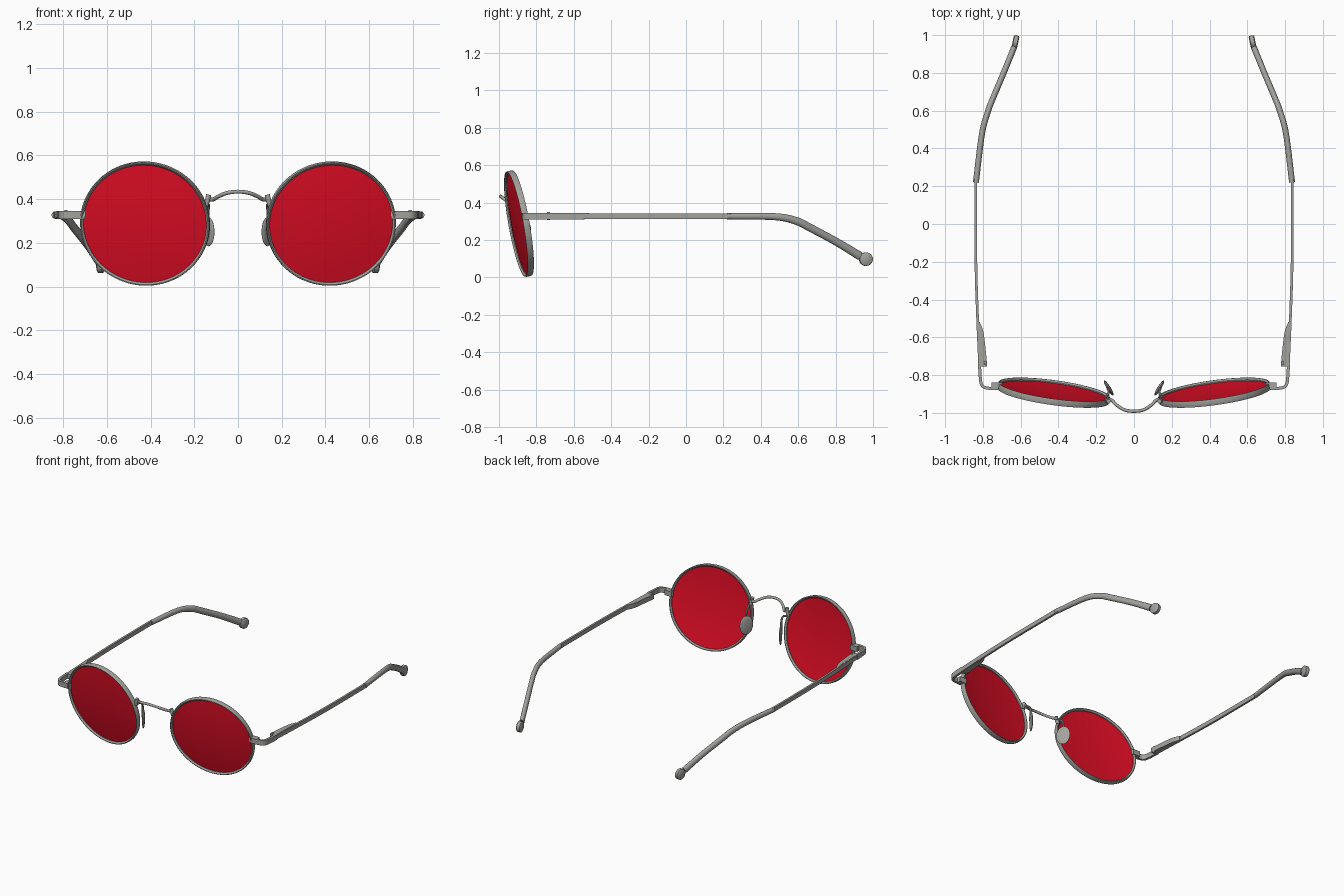
import bpy, bmesh
from math import pi, cos, sin, radians
from mathutils import Vector, Matrix

cube = bpy.data.objects.get("Cube")
if cube:
    bpy.data.objects.remove(cube, do_unlink=True)


def material(name, color):
    m = bpy.data.materials.new(name)
    m.use_nodes = True
    m.diffuse_color = color
    m.node_tree.nodes["Principled BSDF"].inputs["Base Color"].default_value = color
    return m


METAL = material("grey metal", (0.36, 0.36, 0.34, 1))
RED = material("red lens", (0.73, 0.004, 0.018, 1))


def finish(bm, name, mat, side=1):
    """Mirror to the wanted side, fix normals and link the object."""
    if side < 0:
        bm.transform(Matrix.Diagonal((-1, 1, 1, 1)))
    bmesh.ops.remove_doubles(bm, verts=bm.verts, dist=1e-5)
    bmesh.ops.recalc_face_normals(bm, faces=bm.faces)
    mesh = bpy.data.meshes.new(name)
    bm.to_mesh(mesh)
    bm.free()
    mesh.materials.append(mat)
    obj = bpy.data.objects.new(name, mesh)
    bpy.context.collection.objects.link(obj)
    bpy.ops.object.select_all(action="DESELECT")
    obj.select_set(True)
    bpy.context.view_layer.objects.active = obj
    bpy.ops.object.shade_smooth_by_angle(angle=radians(40))
    return obj


def lathe(name, profile, matrix, mat, side=1, steps=72):
    """Turn a closed (radius, depth) profile about the local y axis."""
    bm = bmesh.new()
    rings = [[bm.verts.new((r * cos(2 * pi * i / steps), y, r * sin(2 * pi * i / steps)))
              for r, y in profile] for i in range(steps)]
    n = len(profile)
    for i in range(steps):
        a, b = rings[i], rings[(i + 1) % steps]
        for j in range(n):
            k = (j + 1) % n
            if profile[j][0] or profile[k][0]:
                bm.faces.new((a[j], a[k], b[k], b[j]))
    bm.transform(matrix)
    return finish(bm, name, mat, side)


def spline(points, cuts):
    """Catmull-Rom through points of any dimension."""
    p = [Vector(q) for q in points]
    p = [2 * p[0] - p[1]] + p + [2 * p[-1] - p[-2]]
    out = []
    for a, b, c, d in zip(p, p[1:], p[2:], p[3:]):
        for i in range(cuts):
            t = i / cuts
            out.append(0.5 * (2 * b + (c - a) * t + (2 * a - 5 * b + 4 * c - d) * t ** 2
                              + (3 * b - a - 3 * c + d) * t ** 3))
    return out + [p[-2]]


def sweep(name, points, sizes, mat, side=1, sides=12, cuts=6):
    """Sweep a round or square section; sizes are (half width, half height) per point."""
    path = spline(points, cuts)
    size = spline(sizes if isinstance(sizes, list) else [sizes] * len(points), cuts)
    bm = bmesh.new()
    rings = []
    k = 2 ** 0.5 if sides == 4 else 1
    for i, p in enumerate(path):
        tan = (path[min(i + 1, len(path) - 1)] - path[max(i - 1, 0)]).normalized()
        ref = Vector((0, 0, 1)) if abs(tan.z) < 0.9 else Vector((0, 1, 0))
        across = tan.cross(ref).normalized()
        up = across.cross(tan)
        w, h = size[i] * k
        angles = [2 * pi * (j + 0.5) / sides for j in range(sides)]
        rings.append([bm.verts.new(p + across * w * cos(t) + up * h * sin(t)) for t in angles])
    for a, b in zip(rings, rings[1:]):
        for j in range(sides):
            n = (j + 1) % sides
            bm.faces.new((a[j], a[n], b[n], b[j]))
    bm.faces.new(rings[0])
    bm.faces.new(rings[-1])
    return finish(bm, name, mat, side)


def place(x, y, z, turn=0, tilt=0, scale=(1, 1, 1)):
    return (Matrix.Translation((x, y, z)) @ Matrix.Rotation(radians(turn), 4, "Z")
            @ Matrix.Rotation(radians(tilt), 4, "X") @ Matrix.Diagonal((*scale, 1)))


# Shared profiles: rounded rim band, domed lens, soft button
rim_profile = [(0.977, -0.017), (0.993, -0.017), (1, -0.01), (1, 0.01),
               (0.993, 0.017), (0.977, 0.017), (0.95, 0.008), (0.95, -0.008)]
dome = [i / 8 for i in range(9)]
lens_profile = ([(0.965 * r, -0.004 - 0.018 * (1 - r * r)) for r in dome]
                + [(0.965 * r, 0.003 - 0.018 * (1 - r * r)) for r in reversed(dome)])
button = [(abs(cos(t)), sin(t)) for t in [pi * (i / 12 - 0.5) for i in range(13)]]
button[0], button[-1] = (0, -1), (0, 1)
puck = [(0, -1), (0.85, -1), (1, -0.7), (1, 0.7), (0.85, 1), (0, 1)]

for label, s in (("left", 1), ("right", -1)):
    # Lens and rim
    front = place(0.425, -0.893, 0.288, 7.8, 10, (0.299, 1, 0.287))
    lathe(label + "_rim", rim_profile, front, METAL, s)
    lathe(label + "_lens", lens_profile, front, RED, s)

    # Nose pad with its wire and the joint on the rim
    lathe(label + "_nose_pad", button,
          place(0.134, -0.868, 0.25, 58, 0, (0.047, 0.010, 0.066)), METAL, s, 32)
    sweep(label + "_pad_wire", [(0.15, -0.92, 0.37), (0.135, -0.895, 0.375),
                                (0.137, -0.872, 0.34), (0.14, -0.872, 0.26)],
          (0.007, 0.007), METAL, s, 8)
    sweep(label + "_bridge_joint", [(0.146, -0.935, 0.37), (0.14, -0.938, 0.395),
                                    (0.134, -0.938, 0.42)], (0.012, 0.012), METAL, s, 10)

    # End piece wrapping from the rim back to the hinge
    sweep(label + "_end_block", [(0.70, -0.856, 0.328), (0.755, -0.856, 0.328)],
          (0.018, 0.018), METAL, s, 4, 1)
    sweep(label + "_end_piece", [(0.72, -0.872, 0.328), (0.78, -0.868, 0.328),
                                 (0.806, -0.852, 0.328), (0.814, -0.81, 0.328),
                                 (0.818, -0.74, 0.328)], (0.008, 0.018), METAL, s, 4)

    # Hinge leaf and its screw
    sweep(label + "_hinge", [(0.799, -0.755, 0.328), (0.805, -0.66, 0.328),
                             (0.812, -0.57, 0.328), (0.823, -0.52, 0.328)],
          [(0.022, 0.017), (0.019, 0.017), (0.014, 0.017), (0.006, 0.016)], METAL, s, 4)
    lathe(label + "_hinge_screw", puck,
          place(0.787, -0.735, 0.328, 0, 90, (0.009, 0.021, 0.009)), METAL, s, 16)

    # Temple arm, sleeve and round end
    sweep(label + "_temple", [(0.817, -0.75, 0.328), (0.828, -0.5, 0.328),
                              (0.837, -0.2, 0.327), (0.838, 0.24, 0.327)],
          (0.007, 0.015), METAL, s, 4)
    sweep(label + "_temple_sleeve",
          [(0.837, 0.22, 0.327), (0.805, 0.476, 0.325), (0.775, 0.59, 0.302),
           (0.749, 0.66, 0.268), (0.69, 0.8, 0.193), (0.637, 0.93, 0.115)],
          [(0.016, 0.017), (0.016, 0.019), (0.016, 0.021), (0.016, 0.021),
           (0.016, 0.021), (0.016, 0.023)], METAL, s, 16)
    lathe(label + "_temple_end", puck,
          place(0.628, 0.962, 0.098, -78, 0, (0.036, 0.015, 0.036)), METAL, s, 32)

# Arched bridge between the rims
half = [(0.134, -0.925, 0.40), (0.115, -0.935, 0.398), (0.09, -0.96, 0.412),
        (0.05, -0.984, 0.428)]
sweep("bridge", half + [(0, -0.991, 0.434)] + [(-x, y, z) for x, y, z in reversed(half)],
      (0.009, 0.009), METAL)
